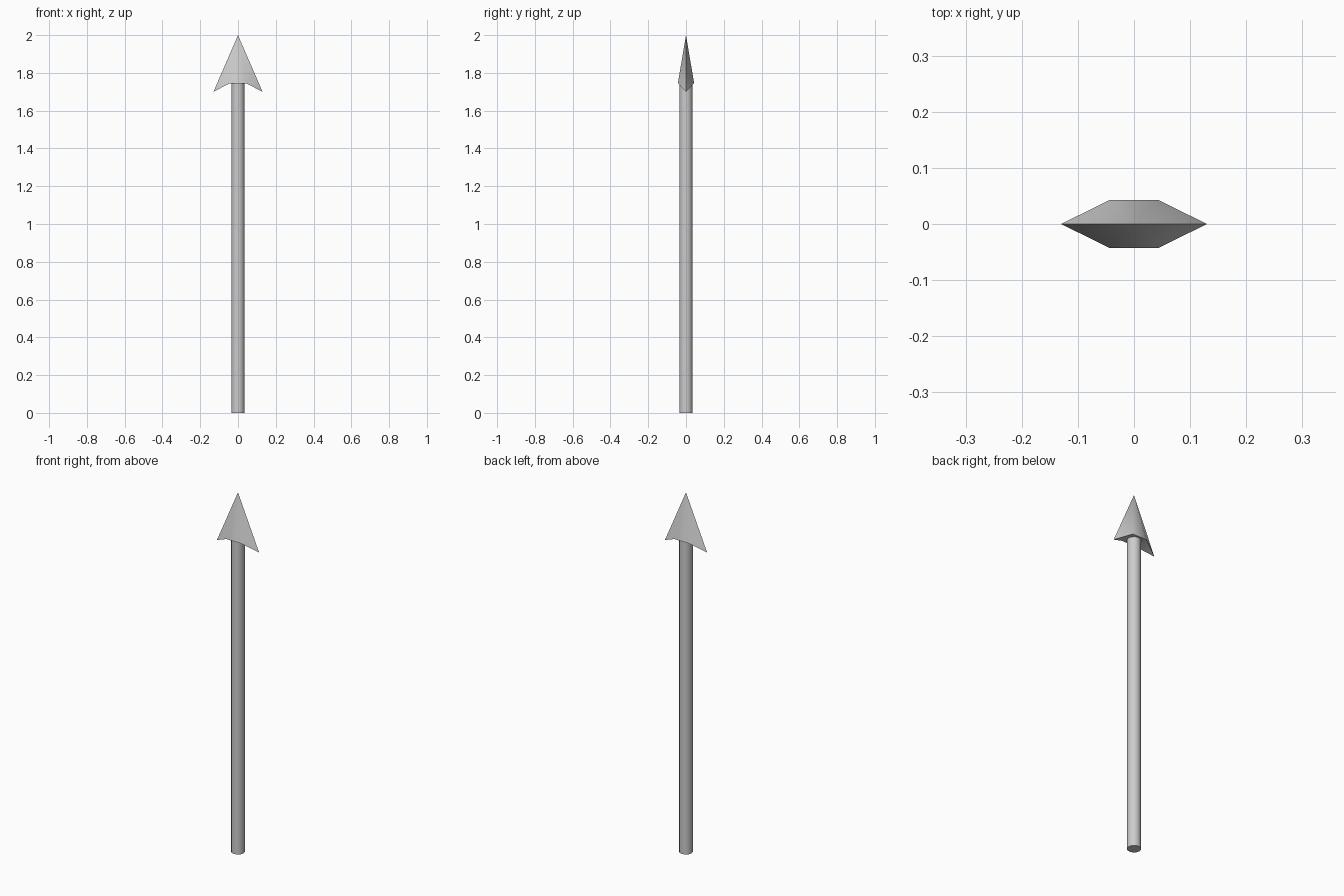
import bpy, bmesh, math

if "Cube" in bpy.data.objects:
    bpy.data.objects.remove(bpy.data.objects["Cube"])


def finish(obj, angle):
    bpy.ops.object.select_all(action='DESELECT')
    obj.select_set(True)
    bpy.context.view_layer.objects.active = obj
    bpy.ops.object.shade_smooth_by_angle(angle=math.radians(angle))


# Round shaft, its top buried in the head
bpy.ops.mesh.primitive_cylinder_add(vertices=12, radius=0.035, depth=1.75,
                                    location=(0, 0, 0.875))
shaft = bpy.context.object
shaft.name = "shaft"
finish(shaft, 40)

# Flattened six-sided head with side corners swept down into barbs
bm = bmesh.new()
tip = bm.verts.new((0, 0, 2))
rim = [bm.verts.new(p) for p in (
    (0.13, 0, 1.70), (0.043, 0.043, 1.745), (-0.043, 0.043, 1.745),
    (-0.13, 0, 1.70), (-0.043, -0.043, 1.745), (0.043, -0.043, 1.745))]
for i in range(6):
    bm.faces.new((tip, rim[i], rim[(i + 1) % 6]))

# Underside: flat centre and a triangle below each barb
bm.faces.new((rim[1], rim[5], rim[4], rim[2]))
bm.faces.new((rim[0], rim[5], rim[1]))
bm.faces.new((rim[3], rim[2], rim[4]))
bmesh.ops.recalc_face_normals(bm, faces=bm.faces)
mesh = bpy.data.meshes.new("arrow_head")
bm.to_mesh(mesh)
bm.free()
head = bpy.data.objects.new("arrow_head", mesh)
bpy.context.collection.objects.link(head)
finish(head, 50)
